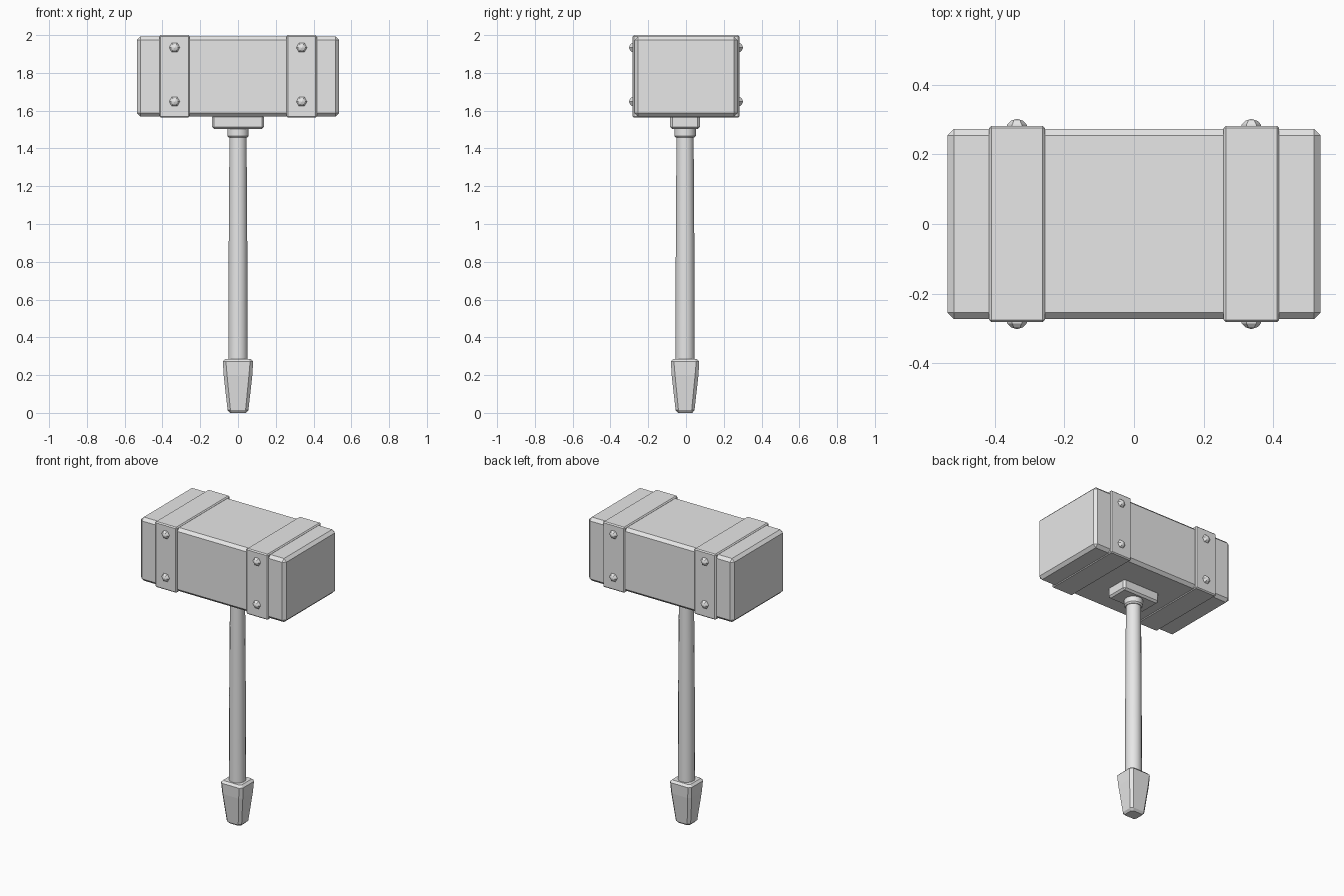
import bpy, bmesh, math
from mathutils import Matrix

if "Cube" in bpy.data.objects:
    bpy.data.objects.remove(bpy.data.objects["Cube"])

grey = bpy.data.materials.new("light grey")
grey.use_nodes = True
grey.diffuse_color = (0.8, 0.8, 0.8, 1)
grey.node_tree.nodes["Principled BSDF"].inputs["Base Color"].default_value = (0.8, 0.8, 0.8, 1)

HANDLE_Y = -0.005


def finish(name, bm, bevel=0, smooth=False):
    bmesh.ops.recalc_face_normals(bm, faces=bm.faces)
    mesh = bpy.data.meshes.new(name)
    bm.to_mesh(mesh)
    bm.free()
    mesh.materials.append(grey)
    obj = bpy.data.objects.new(name, mesh)
    bpy.context.collection.objects.link(obj)
    if bevel:
        mod = obj.modifiers.new("Bevel", "BEVEL")
        mod.width = bevel
        mod.segments = 1
        mod.limit_method = "ANGLE"
    if smooth:
        bpy.ops.object.select_all(action="DESELECT")
        obj.select_set(True)
        bpy.context.view_layer.objects.active = obj
        bpy.ops.object.shade_smooth_by_angle(angle=math.radians(35))
    return obj


def box(name, center, size, bevel):
    bm = bmesh.new()
    bmesh.ops.create_cube(bm, size=1)
    bmesh.ops.scale(bm, vec=size, verts=bm.verts)
    bmesh.ops.translate(bm, vec=center, verts=bm.verts)
    return finish(name, bm, bevel)


def loft(name, rings, smooth=False, matrix=None):
    """Skin a stack of equally sized point rings and cap both ends."""
    bm = bmesh.new()
    loops = [[bm.verts.new(p) for p in ring] for ring in rings]
    n = len(loops[0])
    for low, high in zip(loops, loops[1:]):
        for i in range(n):
            j = (i + 1) % n
            bm.faces.new((low[i], low[j], high[j], high[i]))
    bm.faces.new(loops[0])
    bm.faces.new(loops[-1])
    if matrix:
        bm.transform(matrix)
    return finish(name, bm, smooth=smooth)


def circle(r, z, n=16, y=0.0, turn=0.5):
    angles = [math.tau * (i + turn) / n for i in range(n)]
    return [(r * math.cos(a), y + r * math.sin(a), z) for a in angles]


def cut_rectangle(hx, hy, z, cut):
    """Rectangle with chamfered corners."""
    ring = []
    for sx, sy in ((1, 1), (-1, 1), (-1, -1), (1, -1)):
        pair = [(sx * hx, HANDLE_Y + sy * (hy - cut), z),
                (sx * (hx - cut), HANDLE_Y + sy * hy, z)]
        ring += pair if sx * sy > 0 else pair[::-1]
    return ring


# Head block and the mounting plate beneath it
box("hammer_head", (0, 0, 1.78), (1.072, 0.546, 0.424), 0.019)
box("mounting_plate", (0, HANDLE_Y, 1.54), (0.276, 0.158, 0.076), 0.012)

# Bands around the head, each with two rivets front and back
for side, x in (("right", -0.336), ("left", 0.337)):
    box(side + "_band", (x, 0, 1.7815), (0.16, 0.564, 0.437), 0.007)
    for face, sy in (("front", -1), ("back", 1)):
        for level, z in (("lower", 1.648), ("upper", 1.934)):
            dome = [circle(r, h, 6, turn=0) for r, h in
                    ((0.029, -0.005), (0.028, 0.004), (0.018, 0.015), (0.003, 0.02))]
            place = Matrix.Translation((x, sy * 0.281, z)) @ Matrix.Rotation(-sy * math.pi / 2, 4, "X")
            loft(f"{side}_{face}_{level}_rivet", dome, matrix=place)

# Collar and tapered shaft
loft("collar", [circle(r, z, y=HANDLE_Y) for r, z in
                ((0.05, 1.457), (0.058, 1.467), (0.058, 1.51))], smooth=True)
loft("shaft", [circle(r, z, y=HANDLE_Y) for r, z in
               ((0.052, 0.25), (0.05, 0.9), (0.046, 1.48))], smooth=True)

# Tapered square pommel
loft("pommel", [cut_rectangle(h, h - 0.005, z, c) for h, z, c in
                ((0.043, 0, 0.012), (0.055, 0.014, 0.015), (0.076, 0.2, 0.018),
                 (0.08, 0.272, 0.016), (0.066, 0.286, 0.012))])
